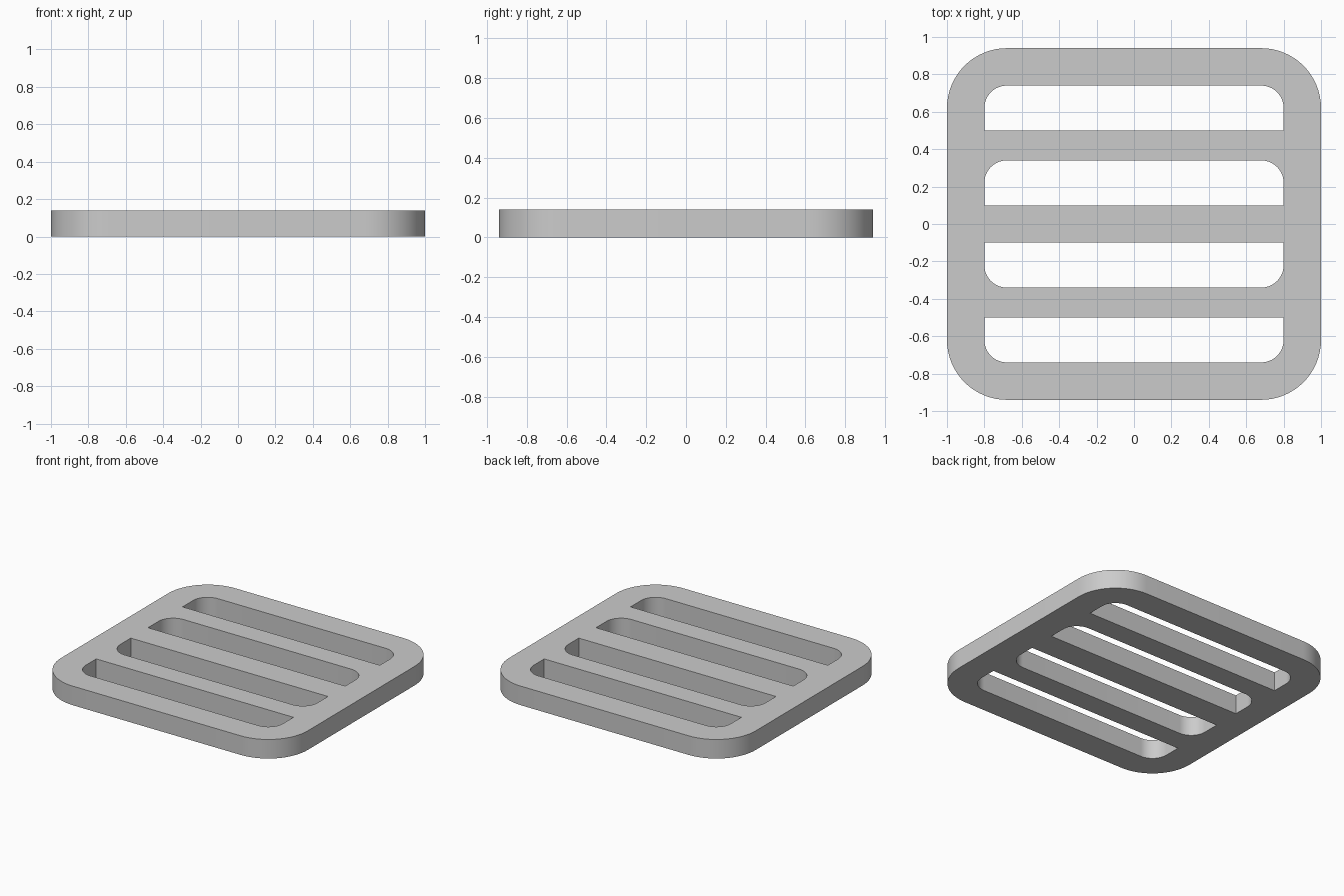
import bpy, bmesh, math

cube = bpy.data.objects.get("Cube")
if cube:
    bpy.data.objects.remove(cube, do_unlink=True)

HEIGHT = 0.14
HALF_X, HALF_Y = 1.0, 0.94
RIM = 0.2
OUTER_R, SLOT_R = 0.32, 0.12

grey = bpy.data.materials.new("light_grey")
grey.use_nodes = True
colour = (0.6, 0.6, 0.6, 1)
grey.diffuse_color = colour
grey.node_tree.nodes["Principled BSDF"].inputs["Base Color"].default_value = colour


def arc(cx, cy, r, start, steps=16):
    """Quarter-circle points, counter-clockwise from the start angle."""
    angles = [start + math.pi / 2 * i / steps for i in range(steps + 1)]
    return [(cx + r * math.cos(a), cy + r * math.sin(a)) for a in angles]


def half_turn(points):
    return [(-x, -y) for x, y in points]


# Plate outline: rounded rectangle
cx, cy = HALF_X - OUTER_R, HALF_Y - OUTER_R
half = arc(cx, cy, OUTER_R, 0) + arc(-cx, cy, OUTER_R, math.pi / 2)
loops = [half + half_turn(half)]

# Slots: square towards the middle, rounded on the far side
slot_x = HALF_X - RIM
for inner, outer in ((0.1, 0.34), (0.5, 0.74)):
    sx, sy = slot_x - SLOT_R, outer - SLOT_R
    slot = [(-slot_x, inner), (slot_x, inner)]
    slot += arc(sx, sy, SLOT_R, 0) + arc(-sx, sy, SLOT_R, math.pi / 2)
    loops += [slot, half_turn(slot)]

# Fill between the loops, then raise the plate
bm = bmesh.new()
edges = []
for loop in loops:
    verts = [bm.verts.new((x, y, 0)) for x, y in loop]
    edges += [bm.edges.new((a, b)) for a, b in zip(verts, verts[1:] + verts[:1])]
bmesh.ops.triangle_fill(bm, edges=edges, use_beauty=True, use_dissolve=False)
result = bmesh.ops.extrude_face_region(bm, geom=bm.faces[:], use_keep_orig=True)
top = [v for v in result["geom"] if isinstance(v, bmesh.types.BMVert)]
bmesh.ops.translate(bm, verts=top, vec=(0, 0, HEIGHT))
bmesh.ops.recalc_face_normals(bm, faces=bm.faces[:])

mesh = bpy.data.meshes.new("slotted_plate")
bm.to_mesh(mesh)
bm.free()
mesh.materials.append(grey)
plate = bpy.data.objects.new("slotted_plate", mesh)
bpy.context.collection.objects.link(plate)

# Smooth the corner walls, keep the rims sharp
bpy.context.view_layer.objects.active = plate
plate.select_set(True)
bpy.ops.object.shade_smooth_by_angle(angle=math.radians(30))
